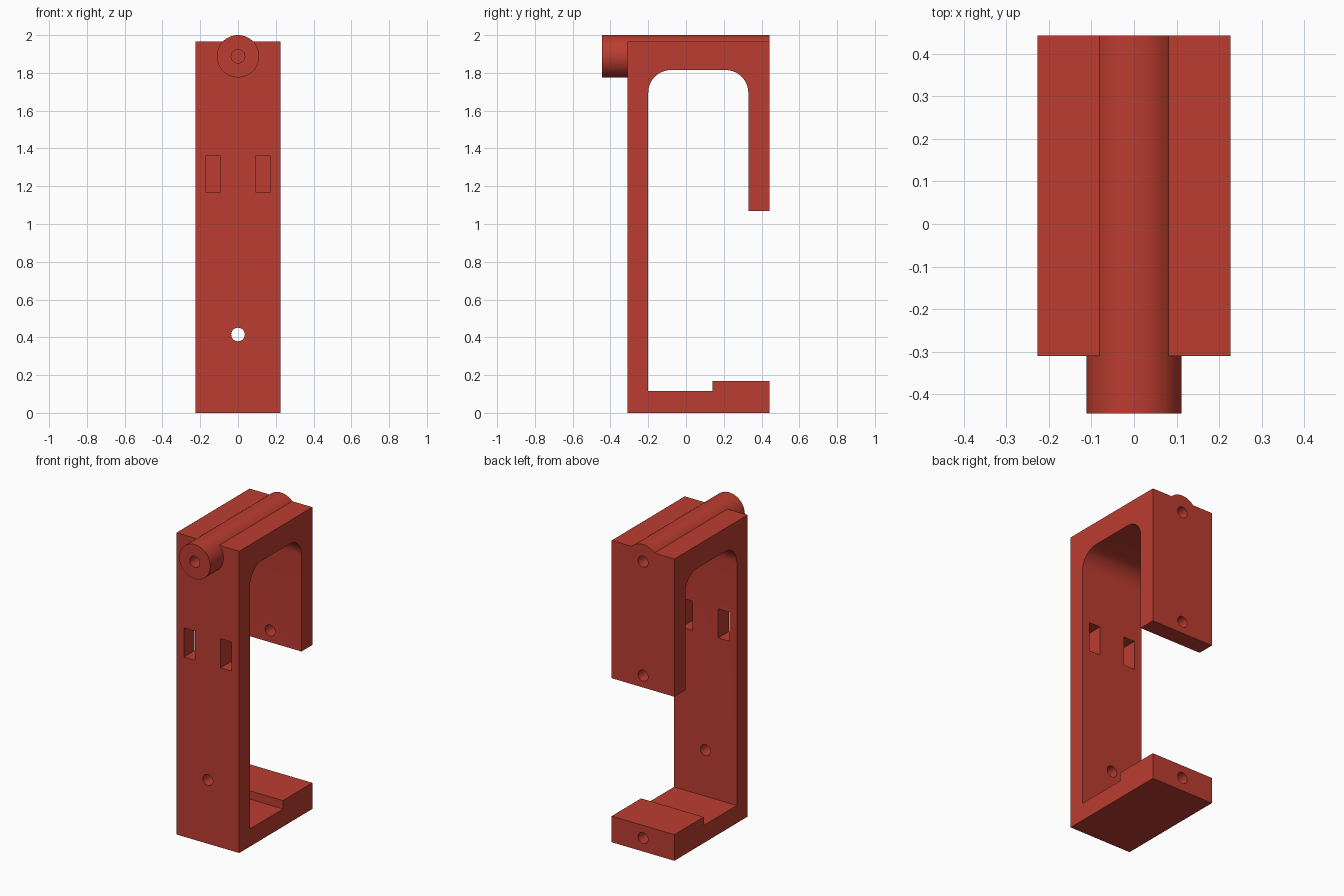
import bpy, bmesh, math
from mathutils import Matrix

if "Cube" in bpy.data.objects:
    bpy.data.objects.remove(bpy.data.objects["Cube"])

red = bpy.data.materials.new("brick red")
red.diffuse_color = (0.50, 0.046, 0.030, 1)
red.use_nodes = True
red.node_tree.nodes["Principled BSDF"].inputs["Base Color"].default_value = red.diffuse_color


def finish(name, bm):
    """Turn a bmesh into a named object."""
    bmesh.ops.recalc_face_normals(bm, faces=bm.faces)
    mesh = bpy.data.meshes.new(name)
    bm.to_mesh(mesh)
    bm.free()
    mesh.materials.append(red)
    obj = bpy.data.objects.new(name, mesh)
    bpy.context.collection.objects.link(obj)
    return obj


def prism(name, profile, half_width):
    """Extrude a closed (y, z) profile along x."""
    bm = bmesh.new()
    face = bm.faces.new([bm.verts.new((-half_width, y, z)) for y, z in profile])
    ext = bmesh.ops.extrude_face_region(bm, geom=[face])["geom"]
    moved = [v for v in ext if isinstance(v, bmesh.types.BMVert)]
    bmesh.ops.translate(bm, verts=moved, vec=(2 * half_width, 0, 0))
    return finish(name, bm)


def box(name, x0, x1, y0, y1, z0, z1):
    bm = bmesh.new()
    size = Matrix.Diagonal((x1 - x0, y1 - y0, z1 - z0, 1))
    centre = Matrix.Translation(((x0 + x1) / 2, (y0 + y1) / 2, (z0 + z1) / 2))
    bmesh.ops.create_cube(bm, size=1, matrix=centre @ size)
    return finish(name, bm)


def rod(name, radius, z, y0, y1, segments):
    """Cylinder lying along y."""
    bm = bmesh.new()
    place = Matrix.Translation((0, (y0 + y1) / 2, z)) @ Matrix.Rotation(math.pi / 2, 4, 'X')
    bmesh.ops.create_cone(bm, cap_ends=True, segments=segments, radius1=radius,
                          radius2=radius, depth=y1 - y0, matrix=place)
    return finish(name, bm)


def combine(target, tool, operation):
    """Apply a boolean and discard the tool."""
    mod = target.modifiers.new(operation, 'BOOLEAN')
    mod.operation, mod.object, mod.solver = operation, tool, 'EXACT'
    bpy.context.view_layer.objects.active = target
    bpy.ops.object.modifier_apply(modifier=mod.name)
    bpy.data.objects.remove(tool)


def arc(cy, cz, r, start, end, steps=12):
    angles = [math.radians(start + (end - start) * i / steps) for i in range(steps + 1)]
    return [(cy + r * math.cos(a), cz + r * math.sin(a)) for a in angles]


# Solid block with the round tube along its top
body = box("clamp_frame", -0.226, 0.226, -0.31, 0.442, 0, 1.965)
combine(body, rod("tube", 0.112, 1.888, -0.445, 0.442, 64), 'UNION')

# Side opening: stepped floor, short rear flap, rounded upper corners
R = 0.12
opening = [(-0.2, 0.115), (0.14, 0.115), (0.14, 0.17), (0.6, 0.17), (0.6, 1.068), (0.33, 1.068)]
opening += arc(0.33 - R, 1.815 - R, R, 0, 90) + arc(-0.2 + R, 1.815 - R, R, 90, 180)
combine(body, prism("opening_cutter", opening, 0.4), 'DIFFERENCE')

# Pair of strap slots through the front wall
for s in (-1, 1):
    x0, x1 = sorted((s * 0.092, s * 0.172))
    combine(body, box("slot_cutter", x0, x1, -0.4, -0.1, 1.17, 1.36), 'DIFFERENCE')

# Screw holes: (height, y start, y end)
for z, y0, y1 in ((0.415, -0.4, -0.1), (1.145, 0.25, 0.55), (0.088, 0.25, 0.55),
                  (1.888, -0.6, -0.25), (1.888, 0.25, 0.55)):
    combine(body, rod("hole_cutter", 0.036, z, y0, y1, 32), 'DIFFERENCE')

# Smooth the curved surfaces, keep the edges crisp
bpy.ops.object.select_all(action='DESELECT')
body.select_set(True)
bpy.context.view_layer.objects.active = body
bpy.ops.object.shade_smooth_by_angle(angle=math.radians(30))
